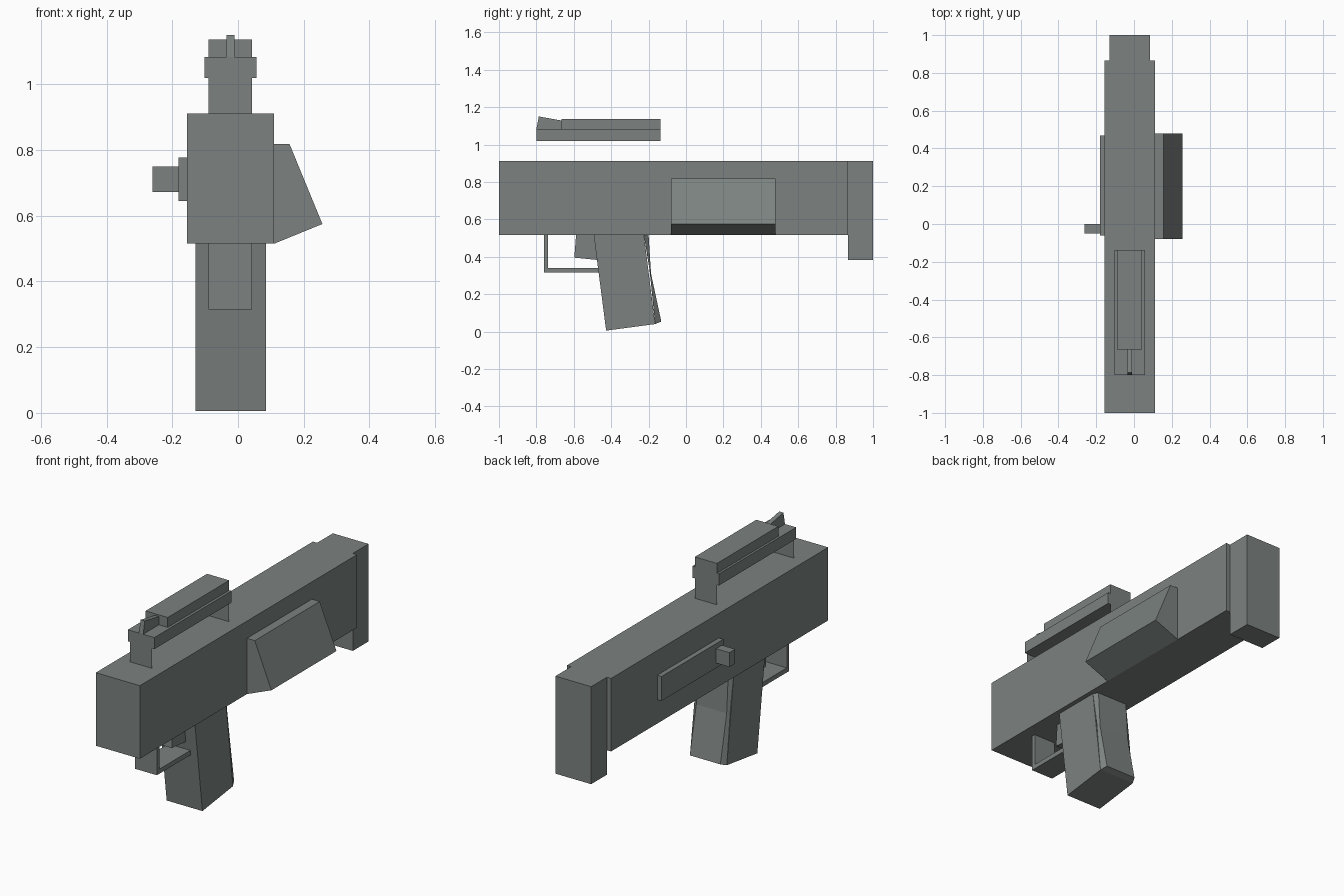
import bpy
import bmesh
from mathutils import Vector

cube = bpy.data.objects.get("Cube")
if cube:
    bpy.data.objects.remove(cube, do_unlink=True)

# One flat grey for everything
grey = bpy.data.materials.new("gunmetal grey")
grey.use_nodes = True
colour = (0.2, 0.225, 0.215, 1.0)
grey.diffuse_color = colour
grey.node_tree.nodes["Principled BSDF"].inputs["Base Color"].default_value = colour


def finish(name, bm):
    bmesh.ops.recalc_face_normals(bm, faces=bm.faces)
    mesh = bpy.data.meshes.new(name)
    bm.to_mesh(mesh)
    bm.free()
    mesh.materials.append(grey)
    obj = bpy.data.objects.new(name, mesh)
    bpy.context.collection.objects.link(obj)
    return obj


def prism(name, outline, axis, lo, hi):
    """Extrude a 2D outline along x (outline in y, z) or y (outline in x, z)."""
    bm = bmesh.new()
    if axis == "x":
        pts, step = [(lo, a, b) for a, b in outline], Vector((hi - lo, 0, 0))
    else:
        pts, step = [(a, lo, b) for a, b in outline], Vector((0, hi - lo, 0))
    face = bm.faces.new([bm.verts.new(p) for p in pts])
    ext = bmesh.ops.extrude_face_region(bm, geom=[face], use_keep_orig=True)
    verts = [g for g in ext["geom"] if isinstance(g, bmesh.types.BMVert)]
    bmesh.ops.translate(bm, verts=verts, vec=step)
    return finish(name, bm)


def box(name, x, y, z):
    outline = [(y[0], z[0]), (y[1], z[0]), (y[1], z[1]), (y[0], z[1])]
    return prism(name, outline, "x", *x)


MID = -0.0225  # centre plane of the body
GRIP = (-0.13, 0.085)
NARROW = (-0.09, 0.043)

# Main body and butt
box("body", (-0.155, 0.11), (-1.0, 0.865), (0.515, 0.912))
box("butt_plate", GRIP, (0.865, 1.0), (0.382, 0.912))

# Wedge-shaped side housing
prism("side_housing", [(0.11, 0.515), (0.257, 0.575), (0.157, 0.818), (0.11, 0.818)],
      "y", -0.08, 0.478)

# Bolt slide and handle on the other side
box("bolt_slide", (-0.181, -0.155), (-0.062, 0.468), (0.645, 0.778))
box("bolt_handle", (-0.261, -0.181), (-0.05, 0.0), (0.672, 0.75))

# Sight rail, upper block and front sight blade
box("sight_rail", (-0.102, 0.057), (-0.8, -0.137), (1.02, 1.083))
box("sight_block", NARROW, (-0.665, -0.137), (1.083, 1.137))
prism("sight_blade", [(-0.8, 1.083), (-0.787, 1.15), (-0.665, 1.128), (-0.665, 1.083)],
      "x", MID - 0.0125, MID + 0.0125)

# Sheet supports holding the rail at each end
for name, y in (("front_rail_support", -0.8), ("rear_rail_support", -0.137)):
    bm = bmesh.new()
    corners = [(NARROW[0], 0.912), (NARROW[1], 0.912), (NARROW[1], 1.02), (NARROW[0], 1.02)]
    bm.faces.new([bm.verts.new((x, y, z)) for x, z in corners])
    finish(name, bm)

# Trigger and L-shaped guard
prism("trigger_guard", [(-0.758, 0.515), (-0.758, 0.315), (-0.465, 0.315),
                        (-0.465, 0.34), (-0.737, 0.34), (-0.737, 0.515)], "x", *NARROW)
prism("trigger", [(-0.588, 0.515), (-0.597, 0.395), (-0.475, 0.383), (-0.49, 0.515)],
      "x", MID - 0.042, MID + 0.042)

# Slanted grip
prism("grip", [(-0.493, 0.515), (-0.427, 0.005), (-0.165, 0.04), (-0.225, 0.515)], "x", *GRIP)

# Backstrap, narrowing towards its rear face
strap = prism("backstrap", [(-0.225, 0.515), (-0.195, 0.33), (-0.165, 0.04),
                            (-0.132, 0.053), (-0.187, 0.31), (-0.2, 0.515)], "x", *GRIP)
for i, v in enumerate(strap.data.vertices):
    if i % 6 >= 3:
        v.co.x = MID + (v.co.x - MID) * 0.85
